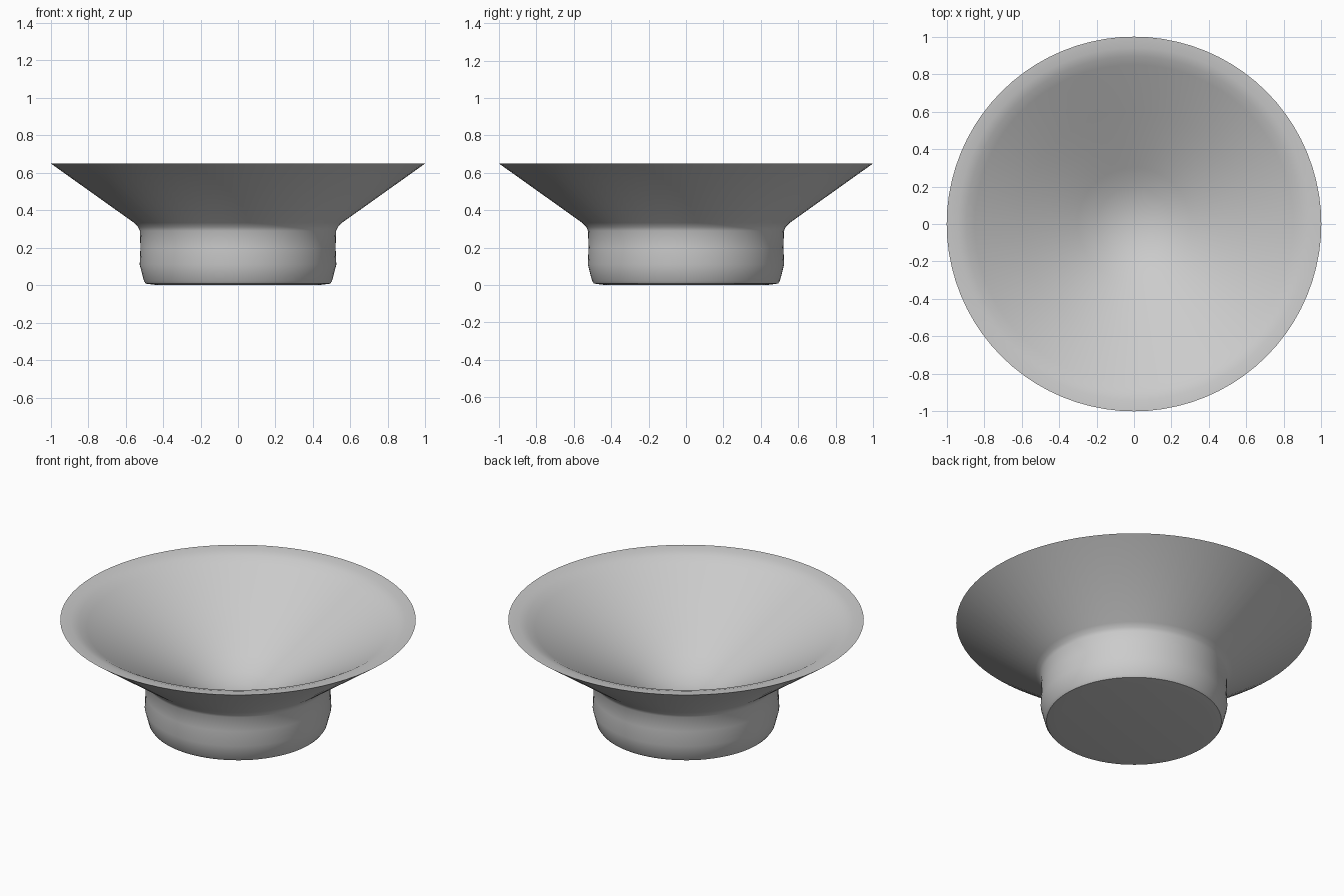
import bpy, bmesh, math

if "Cube" in bpy.data.objects:
    bpy.data.objects.remove(bpy.data.objects["Cube"])

SEGMENTS = 80


def lathe(name, profile):
    """Spin an (r, z) profile about z into a smooth closed object."""
    bm = bmesh.new()
    verts = [bm.verts.new((r, 0, z)) for r, z in profile]
    edges = [bm.edges.new(pair) for pair in zip(verts, verts[1:])]
    bmesh.ops.spin(bm, geom=verts + edges, cent=(0, 0, 0), axis=(0, 0, 1),
                   angle=math.tau, steps=SEGMENTS, use_duplicate=False)
    bmesh.ops.remove_doubles(bm, verts=bm.verts, dist=0.0005)
    bmesh.ops.recalc_face_normals(bm, faces=bm.faces)
    mesh = bpy.data.meshes.new(name)
    bm.to_mesh(mesh)
    bm.free()
    obj = bpy.data.objects.new(name, mesh)
    bpy.context.collection.objects.link(obj)
    bpy.context.view_layer.objects.active = obj
    obj.select_set(True)
    bpy.ops.object.shade_smooth_by_angle(angle=math.radians(40))
    return obj


# Foot, drawn-in sides and flared outer wall up to the rim
outer = [(0, 0), (0.43, 0), (0.492, 0.008), (0.502, 0.022), (0.525, 0.11),
         (0.521, 0.2), (0.524, 0.29), (0.533, 0.31), (0.555, 0.333),
         (1.0, 0.65)]
# Nearly flat lip, then the conical inside with a rounded centre
inner = [(0.94, 0.646), (0.895, 0.632), (0.85, 0.607), (0.6, 0.463),
         (0.3, 0.288), (0.2, 0.236), (0.1, 0.205), (0, 0.195)]

lathe("bowl", outer + inner)
